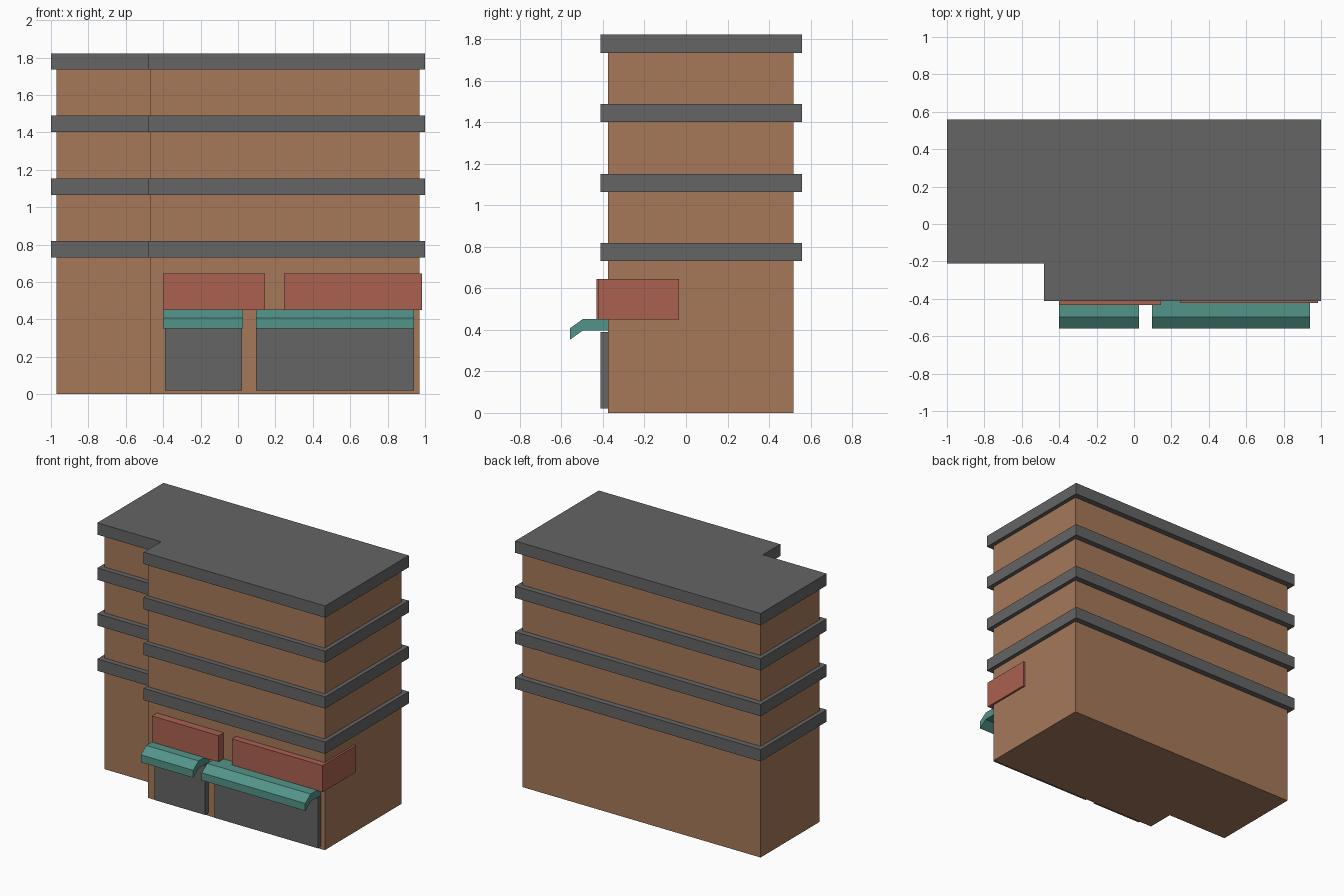
import bpy, bmesh
from mathutils import Vector

if "Cube" in bpy.data.objects:
    bpy.data.objects.remove(bpy.data.objects["Cube"])


def material(name, rgb):
    m = bpy.data.materials.new(name)
    m.diffuse_color = (*rgb, 1)
    m.use_nodes = True
    m.node_tree.nodes["Principled BSDF"].inputs["Base Color"].default_value = m.diffuse_color
    return m


BROWN = material("brown wall", (0.38, 0.19, 0.102))
GREY = material("dark grey", (0.129, 0.129, 0.132))
RED = material("brick red", (0.41, 0.119, 0.081))
TEAL = material("teal", (0.086, 0.294, 0.25))


def prism(name, points, offset, mat):
    """Extrude a closed 3D polygon along an offset vector."""
    bm = bmesh.new()
    face = bm.faces.new([bm.verts.new(p) for p in points])
    ext = bmesh.ops.extrude_face_region(bm, geom=[face], use_keep_orig=True)
    moved = [v for v in ext["geom"] if isinstance(v, bmesh.types.BMVert)]
    bmesh.ops.translate(bm, verts=moved, vec=Vector(offset))
    bmesh.ops.recalc_face_normals(bm, faces=bm.faces)
    mesh = bpy.data.meshes.new(name)
    bm.to_mesh(mesh)
    bm.free()
    mesh.materials.append(mat)
    obj = bpy.data.objects.new(name, mesh)
    bpy.context.collection.objects.link(obj)
    return obj


def box(name, x0, x1, y0, y1, z0, z1, mat):
    pts = [(x0, y0, z0), (x1, y0, z0), (x1, y1, z0), (x0, y1, z0)]
    return prism(name, pts, (0, 0, z1 - z0), mat)


def notched(name, x, xn, y0, yn, y1, z0, z1, mat):
    """L-shaped floor plan with the front left corner set back."""
    plan = [(-x, yn), (xn, yn), (xn, y0), (x, y0), (x, y1), (-x, y1)]
    return prism(name, [(a, b, z0) for a, b in plan], (0, 0, z1 - z0), mat)


# Main walls
notched("walls", 0.97, -0.47, -0.375, -0.17, 0.517, 0, 1.78, BROWN)

# Floor bands and roof slab
for i, z in enumerate((0.732, 1.065, 1.402, 1.735)):
    notched("roof_slab" if i == 3 else f"floor_band_{i + 1}",
            1.0, -0.48, -0.413, -0.21, 0.56, z, z + 0.087, GREY)

# Shop fronts with curved-down awnings
awning = [(-0.375, 0.452), (-0.497, 0.452), (-0.56, 0.407),
          (-0.56, 0.352), (-0.497, 0.397), (-0.375, 0.397)]
shops = (("left", -0.39, 0.022, -0.40, 0.027), ("right", 0.096, 0.94, 0.096, 0.94))
for side, d0, d1, a0, a1 in shops:
    box(f"{side}_shopfront", d0, d1, -0.413, -0.37, 0.02, 0.39, GREY)
    prism(f"{side}_awning", [(a0, y, z) for y, z in awning], (a1 - a0, 0, 0), TEAL)

# Blank sign boards, the right one wrapping round the corner
box("left_sign", -0.40, 0.145, -0.432, -0.37, 0.449, 0.645, RED)
box("corner_sign", 0.246, 0.985, -0.422, -0.033, 0.449, 0.645, RED)
